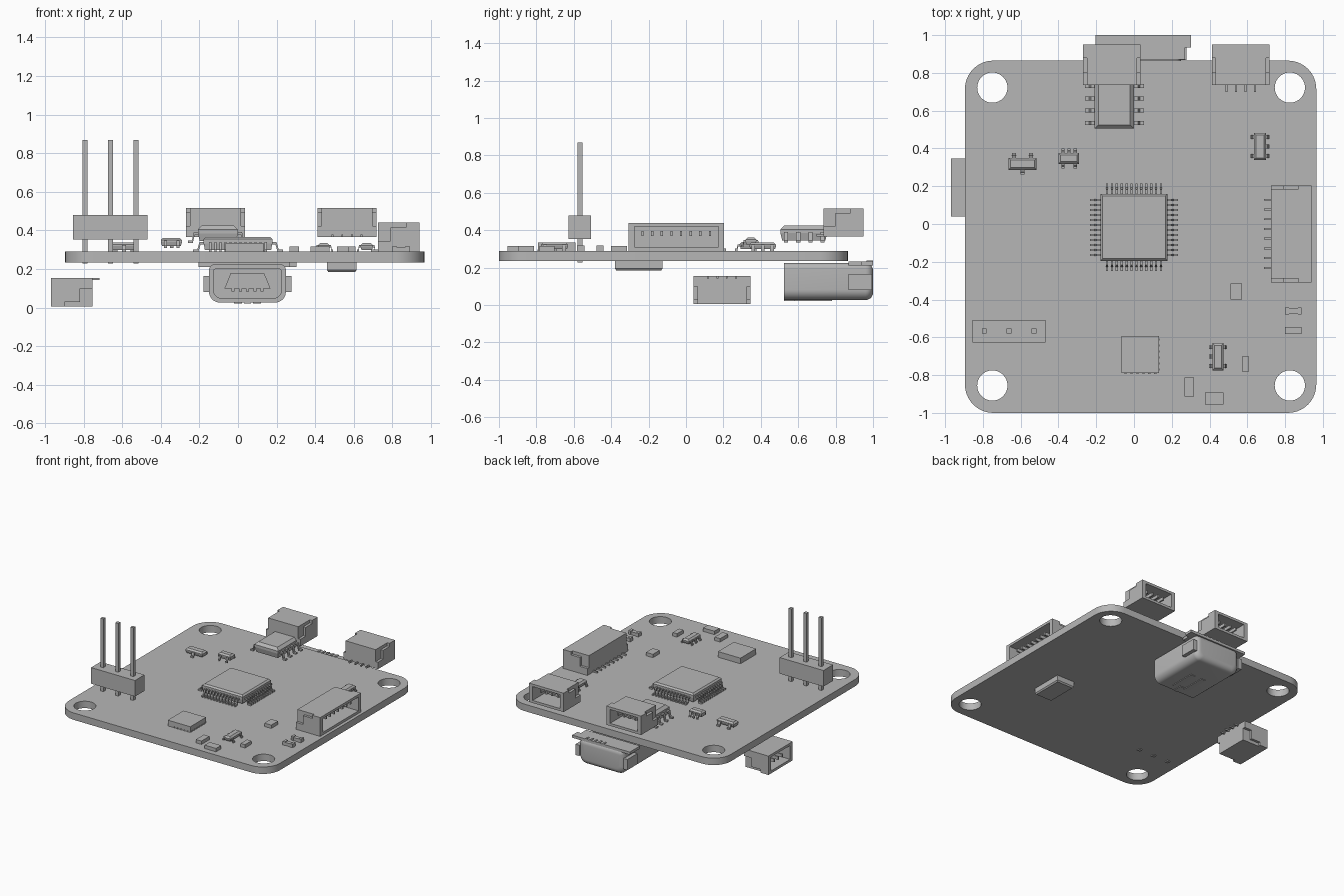
import bpy, bmesh, math
from mathutils import Matrix, Vector

if "Cube" in bpy.data.objects:
    bpy.data.objects.remove(bpy.data.objects["Cube"])

grey = bpy.data.materials.new("plain_grey")
grey.diffuse_color = (0.47, 0.47, 0.47, 1)
grey.use_nodes = True
grey.node_tree.nodes["Principled BSDF"].inputs["Base Color"].default_value = grey.diffuse_color


def loft(bm, rings):
    """Skin a list of equal-length point rings and cap both ends."""
    vs = [[bm.verts.new(p) for p in r] for r in rings]
    n = len(vs[0])
    for a, b in zip(vs, vs[1:]):
        for i in range(n):
            bm.faces.new((a[i], a[(i + 1) % n], b[(i + 1) % n], b[i]))
    bm.faces.new(vs[0][::-1])
    bm.faces.new(vs[-1])


def rect(x0, x1, y0, y1, z):
    return [(x0, y0, z), (x1, y0, z), (x1, y1, z), (x0, y1, z)]


def box(bm, x0, x1, y0, y1, z0, z1):
    loft(bm, [rect(x0, x1, y0, y1, z0), rect(x0, x1, y0, y1, z1)])


def rounded(x0, x1, y0, y1, r_low, r_high, n=8):
    """Rounded rectangle outline as 2D points, counter-clockwise."""
    pts = []
    for k, (cx, cy, r) in enumerate([(x1, y1, r_high), (x0, y1, r_high),
                                     (x0, y0, r_low), (x1, y0, r_low)]):
        ox = cx - r if cx == x1 else cx + r
        oy = cy - r if cy == y1 else cy + r
        for i in range(n + 1):
            a = math.pi / 2 * (k + i / n)
            pts.append((ox + r * math.cos(a), oy + r * math.sin(a)))
    return pts


def finish(name, bm, matrix=None, smooth=False):
    bmesh.ops.recalc_face_normals(bm, faces=bm.faces)
    if matrix:
        bm.transform(matrix)
    me = bpy.data.meshes.new(name)
    bm.to_mesh(me)
    bm.free()
    me.materials.append(grey)
    ob = bpy.data.objects.new(name, me)
    bpy.context.collection.objects.link(ob)
    if smooth:
        smooth_shade(ob)
    return ob


def smooth_shade(ob):
    bpy.ops.object.select_all(action='DESELECT')
    ob.select_set(True)
    bpy.context.view_layer.objects.active = ob
    bpy.ops.object.shade_smooth_by_angle(angle=math.radians(35))


def leg(bm, x, y, dx, dy, z, length, h, w, t=0.012):
    """Bent chip leg running outward from (x, y) down to height z."""
    L = length
    prof = [(-0.01, h), (0.4 * L, h), (0.6 * L, t), (L, t), (L, 0),
            (0.5 * L, 0), (0.3 * L, h - t), (-0.01, h - t)]
    loft(bm, [[(x + dx * u - dy * s, y + dy * u + dx * s, z + v) for u, v in prof]
              for s in (-w / 2, w / 2)])


def chip(name, x0, x1, y0, y1, z, z1, legs, length, w, inset=0.012):
    """Chamfered package; legs = {side: positions along that side}."""
    bm = bmesh.new()
    zb = z + 0.01
    zm = (zb + z1) / 2

    def ring(i, zz):
        return rect(x0 + i, x1 - i, y0 + i, y1 - i, zz)
    loft(bm, [ring(inset / 2, zb), ring(0, zm), ring(0, z1 - inset), ring(inset, z1)])
    h = zm - z + 0.006
    for side, places in legs.items():
        for p in places:
            if side in "LR":
                leg(bm, x0 if side == "L" else x1, p, -1 if side == "L" else 1, 0, z, length, h, w)
            else:
                leg(bm, p, y0 if side == "F" else y1, 0, -1 if side == "F" else 1, z, length, h, w)
    finish(name, bm)


def spread(a, b, n):
    return [a + (b - a) * i / (n - 1) for i in range(n)]


# Circuit board: filled outline with four mounting holes
cu = bpy.data.curves.new("circuit_board", 'CURVE')
cu.dimensions, cu.fill_mode, cu.extrude = '2D', 'BOTH', 0.0275
loops = [rounded(-0.895, 0.965, -1.0, 0.865, 0.15, 0.15, 10)]
for hx in (-0.75, 0.825):
    for hy in (-0.855, 0.722):
        loops.append([(hx + 0.08 * math.cos(math.tau * i / 40),
                       hy + 0.08 * math.sin(math.tau * i / 40)) for i in range(40)])
for pts in loops:
    sp = cu.splines.new('POLY')
    sp.points.add(len(pts) - 1)
    sp.use_cyclic_u = True
    for p, q in zip(sp.points, pts):
        p.co = (q[0], q[1], 0, 1)
cu.materials.append(grey)
board = bpy.data.objects.new("circuit_board", cu)
board.location.z = 0.2625
bpy.context.collection.objects.link(board)
bpy.context.view_layer.objects.active = board
board.select_set(True)
bpy.ops.object.convert(target='MESH')
smooth_shade(bpy.context.view_layer.objects.active)

# Leaded chips
Z = 0.29
chip("processor", -0.178, 0.178, -0.195, 0.16, Z, 0.367,
     {"L": spread(-0.164, 0.127, 12), "R": spread(-0.164, 0.127, 12),
      "F": spread(-0.143, 0.143, 12), "B": spread(-0.143, 0.143, 12)}, 0.054, 0.012)
rows = spread(0.535, 0.73, 4)
chip("memory_chip", -0.208, 0, 0.505, 0.755, 0.335, 0.425, {"L": rows, "R": rows}, 0.052, 0.022, 0.02)
chip("transistor", -0.665, -0.515, 0.287, 0.35, Z, 0.338, {"B": (-0.635, -0.545), "F": (-0.59,)}, 0.026, 0.022)
chip("small_regulator", -0.4, -0.29, 0.318, 0.376, 0.31, 0.362,
     {"B": (-0.375, -0.343, -0.311), "F": (-0.375, -0.311)}, 0.024, 0.016)
chip("back_regulator", 0.634, 0.7, 0.338, 0.482, Z, 0.335,
     {"L": (0.36, 0.46), "R": (0.36, 0.41, 0.46)}, 0.018, 0.02)
chip("front_regulator", 0.415, 0.475, -0.775, -0.63, Z, 0.335,
     {"L": (-0.752, -0.702, -0.652), "R": (-0.752, -0.652)}, 0.018, 0.02)

# Flat sensor with tiny edge pads
bm = bmesh.new()
box(bm, -0.065, 0.133, -0.79, -0.592, Z, 0.335)
for t in spread(0.02, 0.178, 6):
    box(bm, -0.065 + t - 0.006, -0.065 + t + 0.006, -0.793, -0.789, Z, 0.298)
    box(bm, 0.132, 0.136, -0.79 + t - 0.006, -0.79 + t + 0.006, Z, 0.298)
finish("flat_sensor", bm)

# Chip on the underside
bm = bmesh.new()
loft(bm, [rect(0.46, 0.615, -0.38, -0.125, 0.236), rect(0.46, 0.615, -0.38, -0.125, 0.195),
          rect(0.468, 0.607, -0.372, -0.133, 0.185)])
finish("underside_chip", bm)

# Plain capacitors
for i, (x0, x1, y0, y1) in enumerate([(0.512, 0.573, -0.4, -0.315), (0.268, 0.317, -0.912, -0.812),
                                      (0.375, 0.475, -0.955, -0.892), (0.571, 0.609, -0.782, -0.702)]):
    bm = bmesh.new()
    box(bm, x0, x1, y0, y1, Z, 0.317)
    finish("capacitor_%d" % (i + 1), bm)

# Resistors with raised end caps
for i, y in enumerate((-0.46, -0.563)):
    bm = bmesh.new()
    box(bm, 0.815, 0.872, y - 0.016, y + 0.016, Z, 0.314)
    for x in (0.8, 0.868):
        box(bm, x, x + 0.02, y - 0.019, y + 0.019, Z, 0.319)
    finish("resistor_%d" % (i + 1), bm)

# Three-pin header
bm = bmesh.new()
box(bm, -0.855, -0.468, -0.627, -0.508, 0.352, 0.48)
finish("header_block", bm)
bm = bmesh.new()
for x in (-0.793, -0.661, -0.529):
    box(bm, x - 0.013, x + 0.013, -0.58, -0.554, 0.228, 0.868)
finish("header_pins", bm)


def socket(name, width, n, pitch, matrix):
    """Cable socket: open towards local +y, stepped side walls, contacts."""
    D, H, w = 0.215, 0.15, width / 2
    bm = bmesh.new()
    s = w - 0.02
    box(bm, -s, s, 0, D, 0, 0.02)
    box(bm, -s, s, 0, D, H - 0.02, H)
    box(bm, -s, s, 0, 0.06, 0.02, H - 0.02)
    prof = [(0, 0), (D, 0), (D, H), (0.145, H), (0.145, 0.125), (0.065, 0.125), (0.065, 0.055), (0, 0.055)]
    for side in (-1, 1):
        box(bm, side * s, side * (s - 0.012), 0, D, 0, H)
        loft(bm, [[(side * x, y, z) for y, z in prof] for x in (s, w)])
    for i in range(n):
        x = (i - (n - 1) / 2) * pitch
        box(bm, x - 0.005, x + 0.005, -0.036, 0.01, 0, 0.012)
        box(bm, x - 0.006, x + 0.006, 0.05, 0.18, 0.08, 0.105)
    finish(name, bm, matrix)


T, R = Matrix.Translation, Matrix.Rotation
q = math.pi / 2
socket("back_socket_left", 0.305, 4, 0.05, T((-0.117, 0.735, 0.367)))
socket("back_socket_right", 0.305, 4, 0.05, T((0.565, 0.735, 0.367)))
socket("side_socket_wide", 0.513, 8, 0.0515, T((0.725, -0.052, Z)) @ R(-q, 4, 'Z'))
socket("underside_socket", 0.305, 4, 0.05, T((-0.753, 0.193, 0.155)) @ R(q, 4, 'Z') @ R(2 * q, 4, 'Y'))


# Data port shell: recessed mouth at the front, rounded closed back
def port_ring(i, y):
    return [(x, y, z) for x, z in rounded(-0.15 + i, 0.248 - i, 0.027 + i, 0.225 - i,
                                          0.055 - i * 0.5, 0.03 - i * 0.5)]


bm = bmesh.new()
back = [port_ring(0.04 * (1 - math.cos(a)), 0.96 + 0.04 * math.sin(a)) for a in spread(0, q, 6)]
loft(bm, [port_ring(0.022, 0.66), port_ring(0.022, 0.525), port_ring(0, 0.525)] + back)
finish("port_shell", bm, smooth=True)

# Port tongue with five contacts
bm = bmesh.new()
loft(bm, [[(x, y, z) for x, z in ((-0.07, 0.1), (0.168, 0.1), (0.135, 0.18), (-0.037, 0.18))]
          for y in (0.56, 0.67)])
for x in spread(-0.025, 0.125, 5):
    box(bm, x - 0.008, x + 0.008, 0.555, 0.67, 0.085, 0.105)
finish("port_tongue", bm)

# Port mounting tabs, solder pins and underside spring strips
bm = bmesh.new()
box(bm, -0.205, 0.302, 0.935, 1.0, 0.212, 0.233)
box(bm, -0.205, 0.27, 0.87, 0.935, 0.212, 0.233)
for x0, x1 in ((-0.18, -0.145), (0.243, 0.277)):
    box(bm, x0, x1, 0.868, 0.995, 0.08, 0.165)
for x in spread(0.03, 0.18, 5):
    box(bm, x - 0.007, x + 0.007, 0.965, 1.0, 0.225, 0.238)
for x in (0.0, 0.098):
    box(bm, x - 0.02, x + 0.02, 0.58, 0.78, 0.022, 0.03)
box(bm, 0.03, 0.068, 0.525, 0.6, 0.0225, 0.03)
finish("port_tabs", bm)
